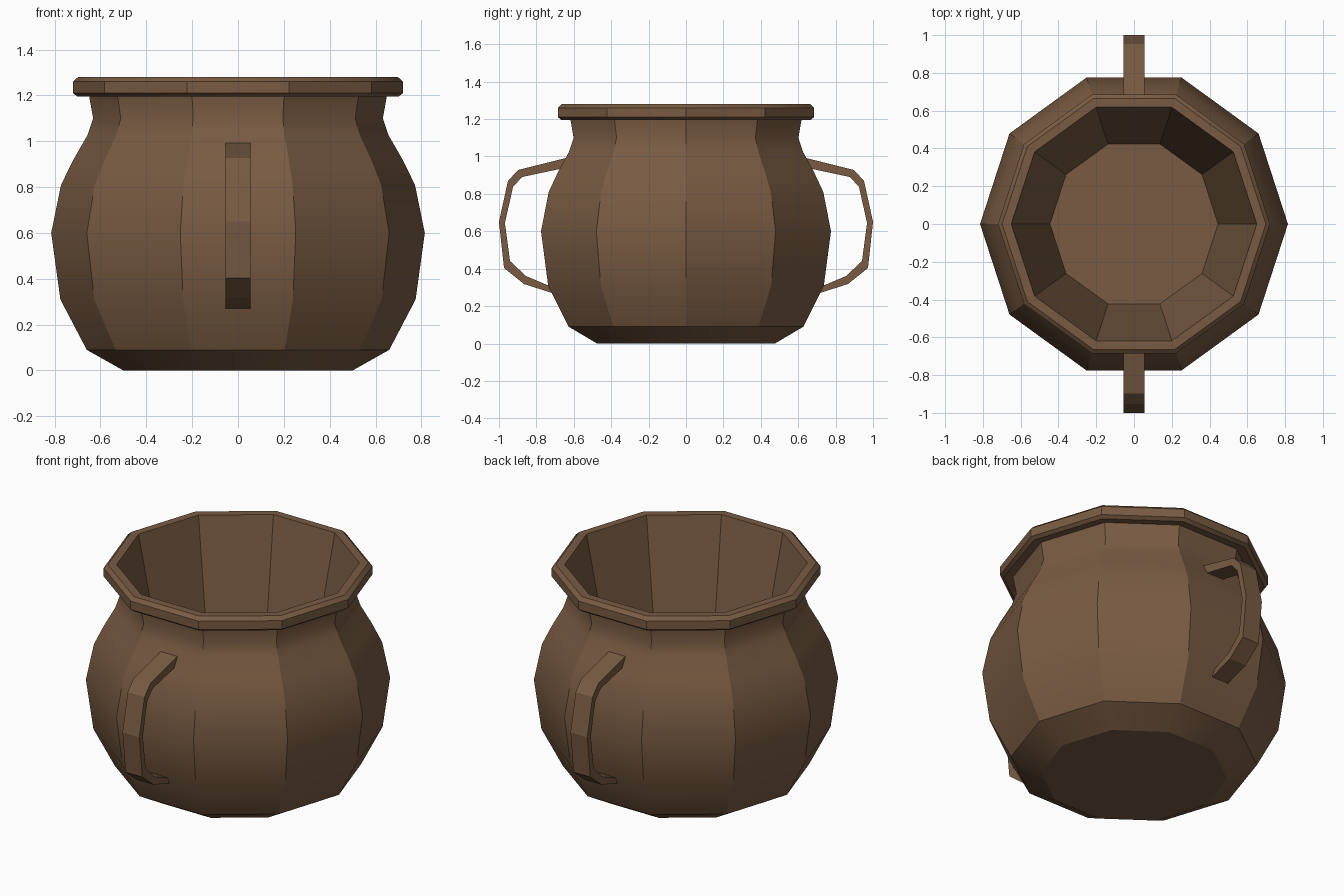
import bpy, bmesh, math

if "Cube" in bpy.data.objects:
    bpy.data.objects.remove(bpy.data.objects["Cube"])

SIDES = 10
clay = bpy.data.materials.new("brown_clay")
clay.diffuse_color = (0.19, 0.105, 0.055, 1)
clay.use_nodes = True
clay.node_tree.nodes["Principled BSDF"].inputs["Base Color"].default_value = clay.diffuse_color


def finish(bm, name, angle):
    bmesh.ops.recalc_face_normals(bm, faces=bm.faces)
    mesh = bpy.data.meshes.new(name)
    bm.to_mesh(mesh)
    bm.free()
    mesh.materials.append(clay)
    obj = bpy.data.objects.new(name, mesh)
    bpy.context.collection.objects.link(obj)
    bpy.ops.object.select_all(action='DESELECT')
    obj.select_set(True)
    bpy.context.view_layer.objects.active = obj
    if angle:
        bpy.ops.object.shade_smooth_by_angle(angle=math.radians(angle))
    return obj


# Pot: outer wall, lip and tapering inside as one ten-sided turned profile
profile = [
    (0.50, 0.0), (0.66, 0.09), (0.775, 0.31), (0.815, 0.60), (0.772, 0.81),
    (0.718, 0.92), (0.657, 1.026), (0.632, 1.10), (0.65, 1.20),      # belly, neck
    (0.70, 1.195), (0.72, 1.21), (0.72, 1.26), (0.698, 1.28),        # lip
    (0.65, 1.28), (0.445, 0.28),                                     # inside
]
bm = bmesh.new()
rings = []
for r, z in profile:
    rings.append([bm.verts.new((r * math.cos(math.tau * i / SIDES),
                                r * math.sin(math.tau * i / SIDES), z))
                  for i in range(SIDES)])
for a, b in zip(rings, rings[1:]):
    for i in range(SIDES):
        j = (i + 1) % SIDES
        bm.faces.new((a[i], a[j], b[j], b[i]))
bm.faces.new(rings[0])
bm.faces.new(rings[-1])
finish(bm, "pot", 30)

# Handles: flat strap bent outwards, one at the front and one at the back
outer = [(0.61, 1.0), (0.898, 0.928), (0.952, 0.869), (1.0, 0.65),
         (0.973, 0.404), (0.866, 0.318), (0.70, 0.265)]
inner = [(0.62, 0.945), (0.877, 0.89), (0.925, 0.837), (0.968, 0.644),
         (0.941, 0.441), (0.856, 0.361), (0.70, 0.295)]
for name, side in (("front_handle", -1), ("back_handle", 1)):
    bm = bmesh.new()
    sections = []
    for (yo, zo), (yi, zi) in zip(outer, inner):
        sections.append([bm.verts.new((x, side * y, z)) for x, y, z in (
            (-0.055, yo, zo), (0.055, yo, zo), (0.055, yi, zi), (-0.055, yi, zi))])
    for a, b in zip(sections, sections[1:]):
        for i in range(4):
            j = (i + 1) % 4
            bm.faces.new((a[i], a[j], b[j], b[i]))
    bm.faces.new(sections[0])
    bm.faces.new(sections[-1])
    finish(bm, name, 0)
